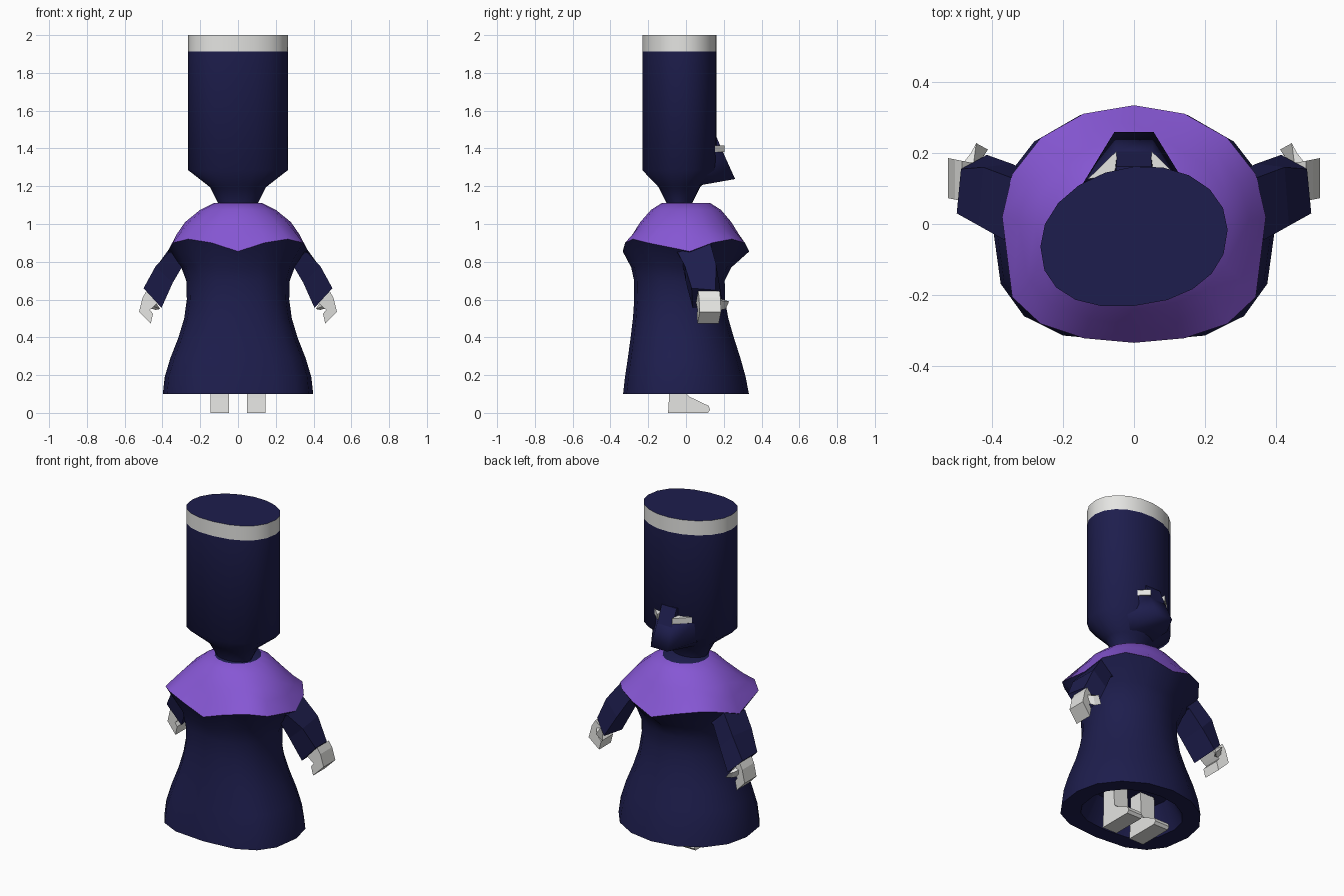
import bpy, bmesh, math

def material(name, rgb):
    m = bpy.data.materials.new(name)
    m.diffuse_color = (*rgb, 1)
    return m

NAVY = material("navy cloth", (0.0125, 0.0125, 0.074))
PURPLE = material("purple cape", (0.24, 0.095, 0.66))
WHITE = material("off white", (0.78, 0.78, 0.76))

def build(name, verts, faces, mats, ids=None, smooth=None):
    me = bpy.data.meshes.new(name)
    me.from_pydata(verts, [], faces)
    for m in mats:
        me.materials.append(m)
    if ids:
        for p, i in zip(me.polygons, ids):
            p.material_index = i
    bm = bmesh.new()
    bm.from_mesh(me)
    bmesh.ops.recalc_face_normals(bm, faces=bm.faces)
    bm.to_mesh(me)
    bm.free()
    ob = bpy.data.objects.new(name, me)
    bpy.context.collection.objects.link(ob)
    if smooth:
        bpy.ops.object.select_all(action='DESELECT')
        ob.select_set(True)
        bpy.context.view_layer.objects.active = ob
        bpy.ops.object.shade_smooth_by_angle(angle=math.radians(smooth))
    return ob

def loft(name, rings, mats, band=None, smooth=None):
    """Skin equal-length rings and cap both ends; band gives a colour per step."""
    n = len(rings[0])
    verts = [v for r in rings for v in r]
    faces, ids = [], []
    for k in range(len(rings) - 1):
        for i in range(n):
            j = (i + 1) % n
            faces.append((k*n + i, k*n + j, (k+1)*n + j, (k+1)*n + i))
            ids.append(band[k] if band else 0)
    faces += [tuple(range(n)), tuple(range(len(verts) - n, len(verts)))]
    ids += [0, 0]
    return build(name, verts, faces, mats, ids, smooth)

def egg(rx, back, front, z, n, wide=0.0, px=1.0, py=1.0, wave=0.0, shear=0.0):
    """Oval ring from y = -back to front, widest at y = wide;
    px and py square off the -y half."""
    pts = []
    for i in range(n):
        a = 2 * math.pi * i / n
        s, c = math.sin(a), math.cos(a)
        if abs(c) < 1e-6:
            c = 0.0
        x, y = rx * s, wide + (front - wide) * c
        if c < 0:
            x = rx * math.copysign(abs(s)**px, s)
            y = wide - (back + wide) * abs(c)**py
        pts.append((x, y + shear * x, z + wave * abs(math.sin(2 * a))))
    return pts

def both_sides(make):
    for side, label in ((1, "right"), (-1, "left")):
        make(side, label)

# Robe and cape: hollow under the hem, wavy cape edge
# (rx, back, front, z, widest y, px, py, wave)
profile = [(0.22, .19, .17, 0.26, 0, .8, .8, 0), (0.29, .245, .235, 0.105, 0, .75, .75, 0),
           (0.398, .333, .333, 0.10, -.01, .72, .74, 0),
           (0.388, .323, .316, 0.19, -.01, .72, .74, 0),
           (0.358, .308, .288, 0.29, -.01, .75, .75, 0),
           (0.315, .293, .253, 0.40, -.015, .78, .78, 0),
           (0.285, .281, .224, 0.50, -.02, .8, .8, 0),
           (0.271, .274, .206, 0.60, -.02, .85, .85, 0),
           (0.274, .275, .205, 0.70, -.02, .9, .8, 0),
           (0.30, .29, .24, 0.77, 0, 1, .7, 0.02),
           (0.372, .335, .335, 0.855, .02, 1, .47, 0.065),
           (0.325, .283, .28, 0.945, .01, 1, .6, 0.02),
           (0.28, .242, .24, 1.01, 0, 1, .75, 0),
           (0.20, .185, .185, 1.075, 0, 1, .9, 0), (0.13, .13, .13, 1.11, 0, 1, 1, 0)]
rings = [egg(rx, b, f, z, 16, w, px, py, wave)
         for rx, b, f, z, w, px, py, wave in profile]
loft("robe_and_cape", rings, [NAVY, PURPLE], [0]*10 + [1]*4, 40)

# Neck, hood and tall hat with a pale band round the top, slightly skewed
head = [(0.10, .10, .03, 1.08, 1), (0.105, .103, .033, 1.11, 1),
        (0.148, .145, .075, 1.195, .95), (0.264, .231, .162, 1.285, .88),
        (0.264, .231, .162, 1.912, .88), (0.264, .231, .162, 2.0, .88)]
loft("hood_and_hat", [egg(rx, b, f, z, 20, -0.04, p, p, shear=0.09 * rx / 0.264)
                      for rx, b, f, z, p in head],
     [NAVY, WHITE], [0, 0, 0, 0, 1], 60)

# Snout: ridge sloping forward between the eyes, cheeks blending into the hood
def slope(z):
    return 0.16 + (1.46 - z) * 0.45

def section(half, front, back, z):
    return [(-half, back, z), (half, back, z), (0.05, front, z), (-0.05, front, z)]

loft("snout_ridge", [section(0.06, slope(1.36), 0.12, 1.36),
                     section(0.055, 0.162, 0.12, 1.46)], [NAVY], smooth=60)
build("cheeks", [(-0.138, 0.12, 1.38), (0.138, 0.12, 1.38), (0.05, slope(1.38), 1.38),
                 (-0.05, slope(1.38), 1.38), (-0.15, 0.105, 1.265), (0.15, 0.105, 1.265),
                 (0.055, 0.26, 1.238), (-0.055, 0.26, 1.238),
                 (-0.09, 0.045, 1.20), (0.09, 0.045, 1.20)],
      [(0, 1, 2, 3), (3, 2, 6, 7), (2, 1, 5, 6), (0, 3, 7, 4),
       (7, 6, 9, 8), (6, 5, 9), (4, 7, 8), (1, 0, 8, 9), (1, 9, 5), (0, 4, 8)],
      [NAVY], smooth=80)

# Eyes: thin wedges set either side of the ridge
def eye(s, label):
    flat = [(0.044, 0.14), (0.13, 0.127), (0.05, 0.205)]
    loft(label + "_eye", [[(s*x, y, z) for x, y in flat] for z in (1.381, 1.415)], [WHITE])
both_sides(eye)

# Sleeves: four-sided, bending outward and forward
def sleeve(s, label):
    rings = [
        [(0.30, -0.06, 0.86), (0.28, 0.11, 0.91), (0.20, 0.12, 0.83), (0.22, -0.04, 0.82)],
        [(0.366, -0.045, 0.85), (0.345, 0.13, 0.895), (0.28, 0.14, 0.81), (0.28, -0.02, 0.80)],
        [(0.437, -0.005, 0.775), (0.425, 0.16, 0.785), (0.345, 0.17, 0.70), (0.345, 0.0, 0.69)],
        [(0.50, 0.03, 0.66), (0.488, 0.155, 0.65), (0.415, 0.195, 0.575), (0.405, 0.035, 0.556)]]
    loft(label + "_sleeve", [[(s*x, y, z) for x, y, z in r] for r in rings], [NAVY])
both_sides(sleeve)

# Hands: bent mitten and a stubby thumb
def hand(s, label):
    palm = [(0.425, 0.585), (0.485, 0.645), (0.505, 0.61), (0.524, 0.535),
            (0.462, 0.472), (0.45, 0.525), (0.466, 0.545), (0.45, 0.56)]
    loft(label + "_palm", [[(s*x, y + (x - 0.47) * 0.2, z) for x, z in palm]
                           for y in (0.062, 0.175)], [WHITE])
    loft(label + "_thumb",
         [[(s*x, y, z) for x, y, z in ((0.495, 0.155, 0.61), (0.455, 0.15, 0.615),
                                       (0.45, 0.15, 0.565), (0.49, 0.155, 0.56))],
          [(s*x, y, z) for x, y, z in ((0.46, 0.20, 0.59), (0.445, 0.228, 0.59),
                                       (0.412, 0.21, 0.55), (0.435, 0.185, 0.545))]], [WHITE])
both_sides(hand)

# Legs and feet: side profile pulled across the width
def foot(s, label):
    side = [(-0.095, 0.0), (0.115, 0.0), (0.128, 0.015), (0.12, 0.037), (0.02, 0.085),
            (0.005, 0.10), (0.0, 0.255), (-0.085, 0.255), (-0.09, 0.08)]
    loft(label + "_leg_and_foot", [[(s*x, y, z) for y, z in side] for x in (0.047, 0.145)], [WHITE])
both_sides(foot)
